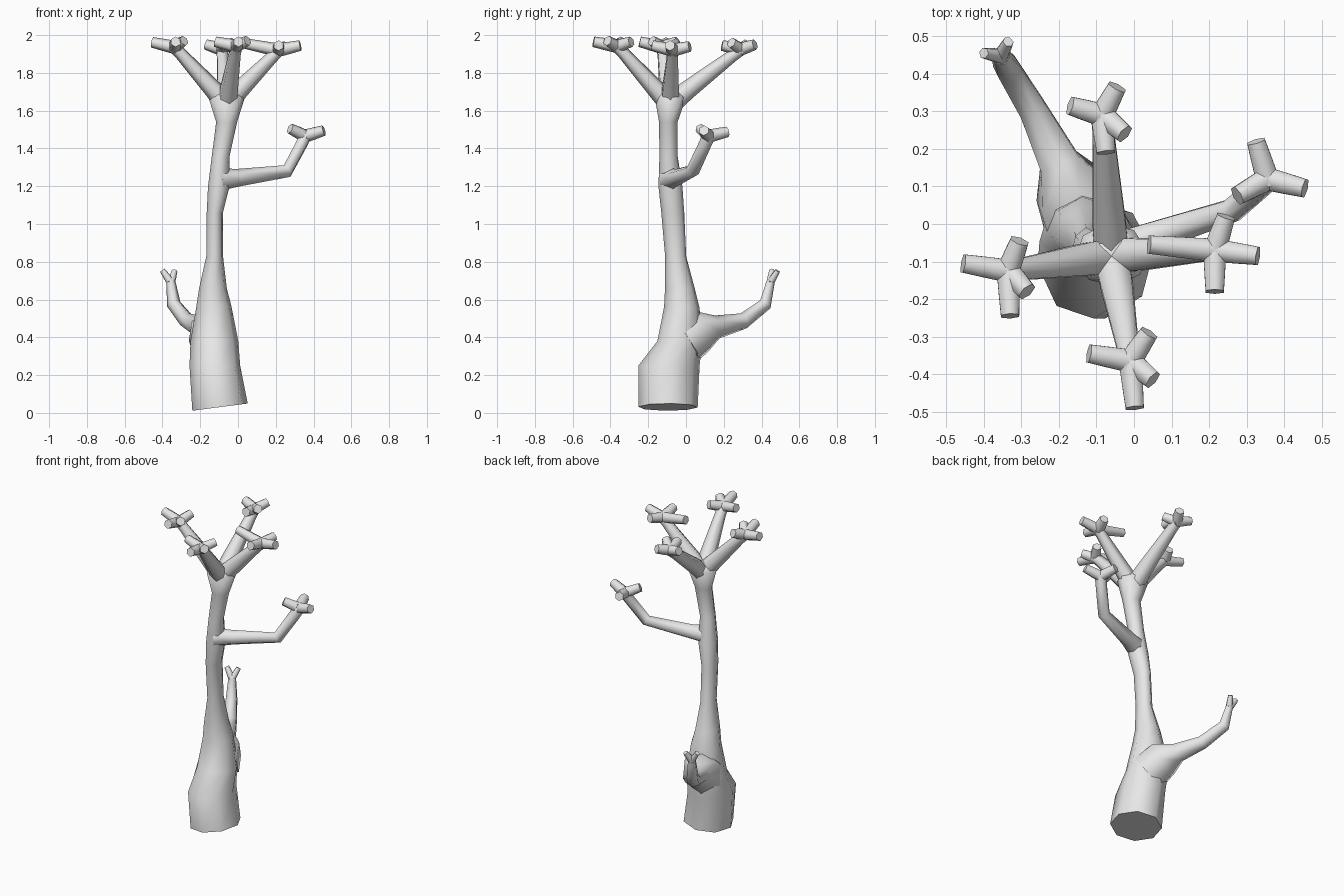
import bpy, bmesh, math
from mathutils import Vector, Matrix

cube = bpy.data.objects.get("Cube")
if cube:
    bpy.data.objects.remove(cube, do_unlink=True)

bark = bpy.data.materials.new("pale_grey_bark")
bark.use_nodes = True
bark.diffuse_color = (0.8, 0.8, 0.8, 1)
bark.node_tree.nodes["Principled BSDF"].inputs["Base Color"].default_value = (0.8, 0.8, 0.8, 1)


def loft(bm, rings):
    """Skin a list of point rings and cap both ends."""
    loops = [[bm.verts.new(p) for p in ring] for ring in rings]
    n = len(loops[0])
    for a, b in zip(loops, loops[1:]):
        for i in range(n):
            j = (i + 1) % n
            bm.faces.new((a[i], a[j], b[j], b[i]))
    bm.faces.new(loops[0][::-1])
    bm.faces.new(loops[-1])


def finish(name, bm):
    bmesh.ops.recalc_face_normals(bm, faces=bm.faces)
    mesh = bpy.data.meshes.new(name)
    bm.to_mesh(mesh)
    bm.free()
    mesh.materials.append(bark)
    mesh.shade_smooth()
    mesh.set_sharp_from_angle(angle=math.radians(72))
    obj = bpy.data.objects.new(name, mesh)
    bpy.context.collection.objects.link(obj)


def tube(bm, path, sides=6):
    """Sweep a polygon along (x, y, z, radius) points."""
    pts = [Vector(p[:3]) for p in path]
    segs = [(b - a).normalized() for a, b in zip(pts, pts[1:])]
    dirs = [segs[0]] + [(a + b).normalized() for a, b in zip(segs, segs[1:])] + [segs[-1]]
    q = dirs[0].to_track_quat('Z', 'Y')
    rings = []
    for k, (p, d) in enumerate(zip(pts, dirs)):
        if k:
            q = dirs[k - 1].rotation_difference(d) @ q
        r = path[k][3]
        rings.append([p + q @ Vector((r * math.cos(t), r * math.sin(t), 0))
                      for t in (math.tau * (i + 0.5) / sides for i in range(sides))])
    loft(bm, rings)


def branch(name, path, tips, root=0.036, end=0.028):
    """A limb that splits into short twigs at its last point."""
    bm = bmesh.new()
    tube(bm, path)
    hub = Vector(path[-1][:3])
    for tip in tips:
        tip = Vector(tip)
        start = hub - (tip - hub).normalized() * root * 0.4
        mid = hub.lerp(tip, 0.5)
        tube(bm, [(*start, root), (*mid, (root + end) / 2), (*tip, end)])
    finish(name, bm)


# Trunk: x min, x max, y min, y max, height
trunk = [(-.24, .05, -.25, .06, .03), (-.255, .01, -.25, .07, .25),
         (-.25, .0, -.15, .085, .38), (-.22, -.035, -.115, .07, .56),
         (-.205, -.06, -.11, .045, .66), (-.167, -.08, -.11, .0, .83),
         (-.165, -.08, -.13, -.01, 1.06), (-.158, -.045, -.145, -.02, 1.2),
         (-.138, -.045, -.14, -.045, 1.36), (-.115, -.005, -.142, -.045, 1.54),
         (-.155, .035, -.165, .0, 1.67), (-.1, -.01, -.125, -.04, 1.71)]
bm = bmesh.new()
rings = []
for k, (x0, x1, y0, y1, z) in enumerate(trunk):
    tilt = 0.13 if k == 0 else 0
    ring = []
    for i in range(8):
        t = math.tau * (i + 0.15) / 8
        x = (x0 + x1) / 2 + math.cos(t) * (x1 - x0) / 2 * 1.02
        y = (y0 + y1) / 2 + math.sin(t) * (y1 - y0) / 2 * 1.02
        ring.append((x, y, z + tilt * (x + 0.1)))
    rings.append(ring)
loft(bm, rings)
finish("trunk", bm)

# Heavy low limb at the back
branch("low_back_limb",
       [(-.125, -.01, .37, .125), (-.16, .08, .435, .115), (-.2, .165, .455, .062),
        (-.27, .305, .487, .043), (-.34, .42, .575, .037), (-.355, .447, .69, .025)],
       [(-.4, .455, .755), (-.335, .485, .752)], root=0.023, end=0.015)

# Side limb with a bent elbow
branch("side_limb",
       [(-.1, -.09, 1.235, .06), (.0, -.05, 1.245, .047), (.26, .035, 1.28, .036),
        (.335, .1, 1.42, .034), (.355, .12, 1.465, .036)],
       [(.275, .075, 1.505), (.455, .095, 1.495), (.325, .22, 1.488)])

# Four crown branches
crown = {
    "right_crown_branch": ((-.335, -.125, 1.935),
        [(-.455, -.105, 1.962), (-.305, -.045, 1.965), (-.33, -.245, 1.965), (-.285, -.18, 1.97)]),
    "left_crown_branch": ((.215, -.07, 1.92),
        [(.33, -.085, 1.945), (.245, .02, 1.94), (.215, -.18, 1.945), (.04, -.055, 1.955)]),
    "back_crown_branch": ((-.085, .29, 1.925),
        [(-.17, .315, 1.95), (-.045, .365, 1.95), (-.025, .24, 1.96), (-.075, .19, 1.945)]),
    "front_crown_branch": ((-.01, -.365, 1.94),
        [(-.12, -.345, 1.965), (.04, -.29, 1.965), (.05, -.415, 1.97), (.002, -.49, 1.965)]),
}
for name, (hub, tips) in crown.items():
    base, top = Vector((-.06, -.085, 1.63)), Vector(hub)
    out = (top - base) * Vector((1, 1, 0))
    near = base + out * 0.25 + Vector((0, 0, .08))
    far = top - out * 0.12 - Vector((0, 0, .035))
    branch(name, [(*base, .055), (*near, .05), (*far, .033), (*top, .034)], tips)
